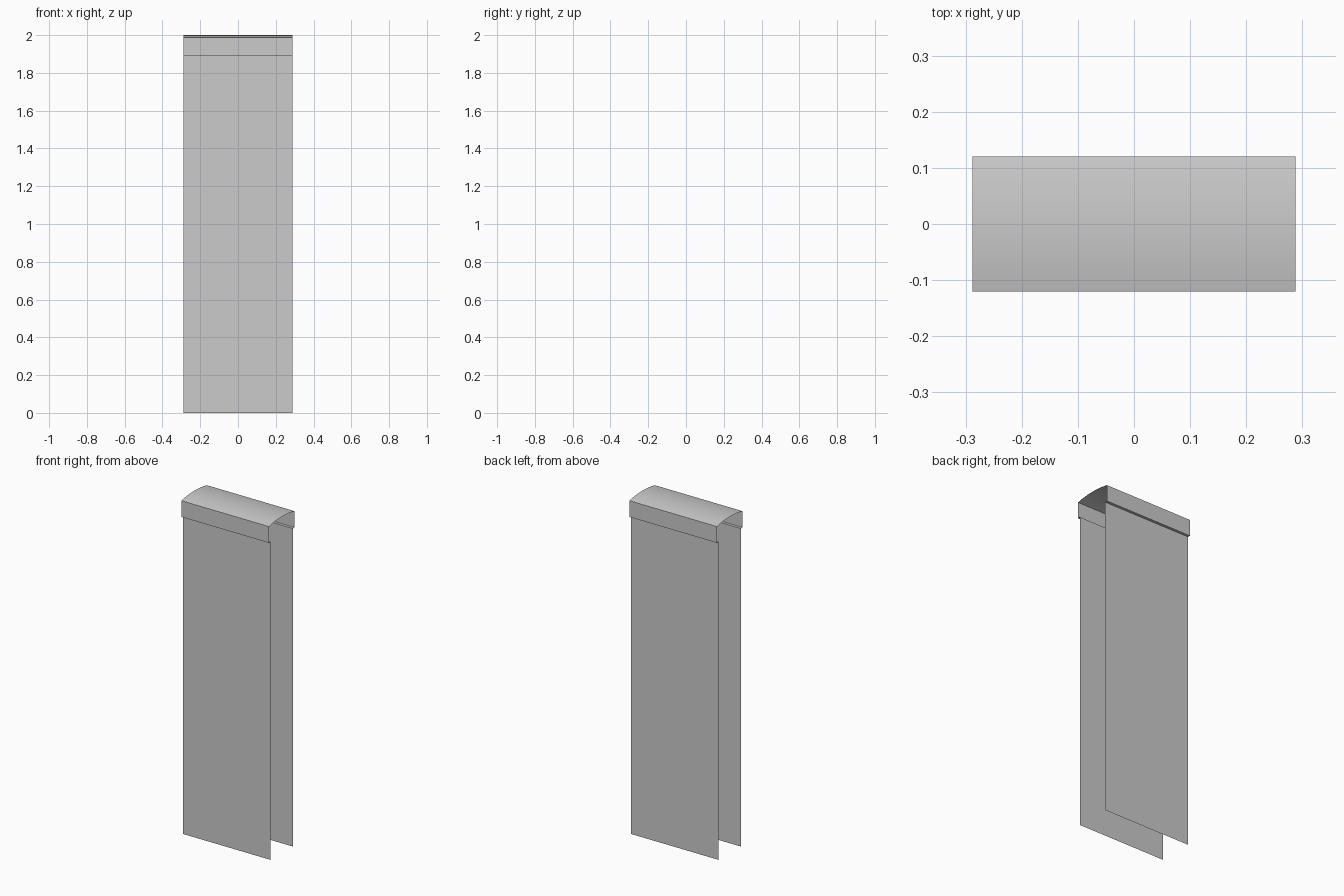
import bpy, math

if "Cube" in bpy.data.objects:
    bpy.data.objects.remove(bpy.data.objects["Cube"])

HALF_X = 0.288      # half width along x
CAP_Y = 0.12        # half depth of the cap
PANEL_Y = 0.104     # half spacing of the tall panels
LIP_Z = 1.89        # underside of the cap
CAP_Z = 1.987       # where the arch starts
TOP_Z = 2.0


def sheet(name, profile):
    """Sweep an open y-z profile along x as a thin sheet."""
    verts = [(x, y, z) for y, z in profile for x in (-HALF_X, HALF_X)]
    faces = [(2 * i, 2 * i + 1, 2 * i + 3, 2 * i + 2)
             for i in range(len(profile) - 1)]
    mesh = bpy.data.meshes.new(name)
    mesh.from_pydata(verts, [], faces)
    obj = bpy.data.objects.new(name, mesh)
    bpy.context.collection.objects.link(obj)
    return obj


# Tall panels, front and back
sheet("front_panel", [(-PANEL_Y, 0), (-PANEL_Y, LIP_Z)])
sheet("back_panel", [(PANEL_Y, LIP_Z), (PANEL_Y, 0)])

# Cap: small lip, upright band, shallow arch, mirrored band and lip
rise = TOP_Z - CAP_Z
radius = (CAP_Y ** 2 + rise ** 2) / (2 * rise)
half_angle = math.asin(CAP_Y / radius)
steps = 16
arch = []
for i in range(steps + 1):
    a = half_angle * (2 * i / steps - 1)
    arch.append((radius * math.sin(a), TOP_Z - radius + radius * math.cos(a)))
cap = sheet("cap", [(-PANEL_Y, LIP_Z), (-CAP_Y, LIP_Z)] + arch
            + [(CAP_Y, LIP_Z), (PANEL_Y, LIP_Z)])

# Smooth arch with crisp corners
bpy.context.view_layer.objects.active = cap
cap.select_set(True)
bpy.ops.object.shade_smooth_by_angle(angle=math.radians(30))
